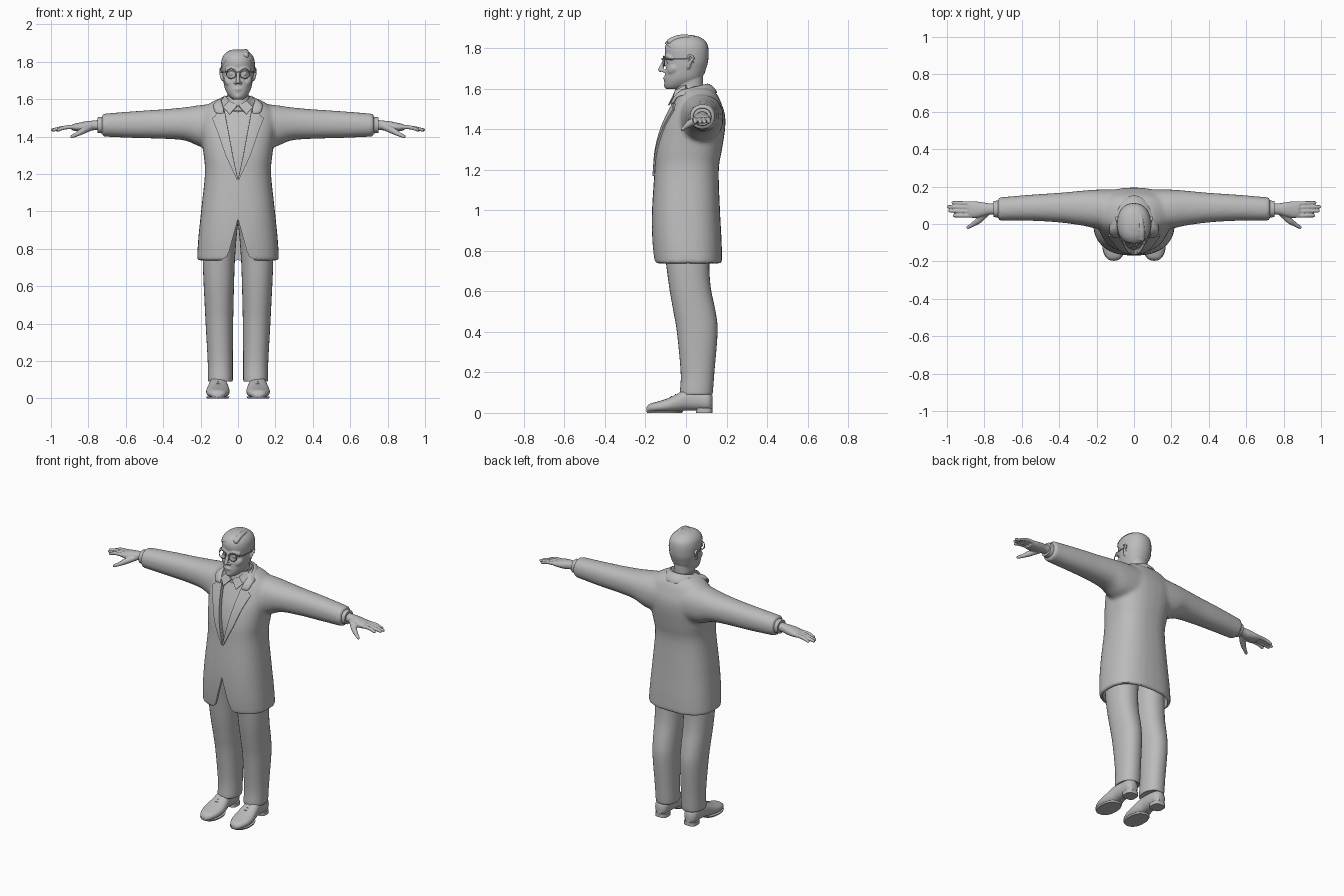
import bpy, bmesh, math
from mathutils import Vector, Matrix

if "Cube" in bpy.data.objects:
    bpy.data.objects.remove(bpy.data.objects["Cube"], do_unlink=True)

grey = bpy.data.materials.new("plain_grey")
grey.use_nodes = True
grey.diffuse_color = (0.5, 0.5, 0.5, 1)
grey.node_tree.nodes["Principled BSDF"].inputs["Base Color"].default_value = (0.5, 0.5, 0.5, 1)


def spline(rows, steps):
    """Smoothly interpolate rows of numbers."""
    out = []
    for i in range(len(rows) - 1):
        a, b = rows[max(i - 1, 0)], rows[i]
        c, d = rows[i + 1], rows[min(i + 2, len(rows) - 1)]
        for s in range(steps):
            t = s / steps
            out.append([q + t * (r - p) / 2 + t * t * (p - 2.5 * q + 2 * r - e / 2)
                        + t ** 3 * (1.5 * (q - r) + (e - p) / 2) for p, q, r, e in zip(a, b, c, d)])
    return out + [list(rows[-1])]


def loft(bm, axis, rows, power=2.2, n=32, steps=4):
    """Rows: position on axis, then low and high limits on the other two axes."""
    others = [k for k in range(3) if k != axis]
    rings = []
    for t, a0, a1, b0, b1 in spline(rows, steps):
        ring = []
        for j in range(n):
            w = math.tau * j / n
            co = [t, t, t]
            for k, f, lo, hi in ((others[0], math.cos(w), a0, a1), (others[1], math.sin(w), b0, b1)):
                co[k] = (lo + hi) / 2 + (hi - lo) / 2 * math.copysign(abs(f) ** (2 / power), f)
            ring.append(bm.verts.new(co))
        rings.append(ring)
    for r, q in zip(rings, rings[1:]):
        for j in range(n):
            bm.faces.new((r[j], r[(j + 1) % n], q[(j + 1) % n], q[j]))
    bm.faces.new(rings[0])
    bm.faces.new(rings[-1])


def chain(bm, pts, steps=8):
    """Overlapping balls along a path of (x, y, z, radius)."""
    for x, y, z, r in spline(pts, steps):
        bmesh.ops.create_icosphere(bm, subdivisions=2, radius=r, matrix=Matrix.Translation((x, y, z)))


def both(pts):
    return [pts, [(-p[0],) + tuple(p[1:]) for p in pts]]


def finish(bm, name):
    bmesh.ops.recalc_face_normals(bm, faces=bm.faces)
    me = bpy.data.meshes.new(name)
    bm.to_mesh(me)
    bm.free()
    ob = bpy.data.objects.new(name, me)
    bpy.context.collection.objects.link(ob)
    me.materials.append(grey)
    return ob


def mod(ob, kind, **settings):
    m = ob.modifiers.new(kind.lower(), kind)
    for key, value in settings.items():
        setattr(m, key, value)


def bake(ob, angle=40):
    bpy.ops.object.select_all(action='DESELECT')
    ob.select_set(True)
    bpy.context.view_layer.objects.active = ob
    bpy.ops.object.convert(target='MESH')
    bpy.ops.object.shade_smooth_by_angle(angle=math.radians(angle))
    return ob


def fuse(ob, voxel, rounds):
    mod(ob, 'REMESH', mode='VOXEL', voxel_size=voxel)
    mod(ob, 'SMOOTH', factor=0.5, iterations=rounds)


def mirror(ob):
    mod(ob, 'MIRROR', use_mirror_merge=False)


def grid(bm, rows):
    vs = [[bm.verts.new(p) for p in row] for row in rows]
    for r, q in zip(vs, vs[1:]):
        for j in range(len(r) - 1):
            bm.faces.new((r[j], r[j + 1], q[j + 1], q[j]))


def prism(name, outline, y0, y1):
    """Symmetric cutter from the right half of an outline in x and z."""
    loop = outline + [(-x, z) for x, z in reversed(outline) if x > 0]
    bm = bmesh.new()
    near, far = ([bm.verts.new((x, y, z)) for x, z in loop] for y in (y0, y1))
    bm.faces.new(near)
    bm.faces.new(far)
    for j in range(len(loop)):
        bm.faces.new((near[j - 1], near[j], far[j], far[j - 1]))
    return finish(bm, name)


def tube(name, pts, radius):
    cu = bpy.data.curves.new(name, 'CURVE')
    cu.dimensions, cu.bevel_depth, cu.use_fill_caps = '3D', radius, True
    sp = cu.splines.new('POLY')
    sp.points.add(len(pts) - 1)
    for p, co in zip(sp.points, pts):
        p.co = (*co, 1)
    cu.materials.append(grey)
    ob = bpy.data.objects.new(name, cu)
    bpy.context.collection.objects.link(ob)
    return ob


# Jacket: body and sleeves fused into one skin
body = [(.738, .22, -.157, .179), (.85, .213, -.167, .176), (1, .198, -.168, .168), (1.2, .177, -.155, .162),
        (1.3, .184, -.147, .178), (1.4, .198, -.122, .193), (1.47, .206, -.092, .193), (1.53, .195, -.062, .174),
        (1.575, .155, -.04, .152), (1.605, .1, -.02, .12)]
sleeve = [(.1, -.04, .185, 1.33, 1.575), (.2, -.025, .184, 1.345, 1.569), (.28, -.008, .178, 1.378, 1.557),
          (.4, .008, .167, 1.388, 1.546), (.55, .017, .157, 1.392, 1.536), (.728, .018, .142, 1.4, 1.522)]


def inset(d, lo, hi):
    return [(z, d - x, x - d, f + d, b - d) for z, x, f, b in body if lo < z < hi]


bm = bmesh.new()
loft(bm, 2, inset(0, 0, 2), 2.5)
for s in (1, -1):
    loft(bm, 0, [(r[0] * s,) + r[1:] for r in sleeve])
jacket = finish(bm, "jacket")
fuse(jacket, .01, 10)
bake(jacket)

# Lapels laid on the jacket front: height, inner edge, outer edge
bm = bmesh.new()
edges = [(1.17, .0, .006), (1.3, .028, .066), (1.42, .05, .106), (1.495, .064, .136),
         (1.508, .066, .118), (1.53, .07, .112)]
rows = []
for (z, a, b), (z2, a2, b2) in zip(edges, edges[1:]):
    for t in (0, .25, .5, .75):
        lo, hi = a + (a2 - a) * t, b + (b2 - b) * t
        rows.append([(lo + (hi - lo) * k / 5, -.5, z + (z2 - z) * t) for k in range(6)])
grid(bm, rows)
lapels = finish(bm, "lapels")
mod(lapels, 'SHRINKWRAP', target=jacket, wrap_method='PROJECT', use_project_y=True,
    use_positive_direction=True, use_negative_direction=False)
mod(lapels, 'SOLIDIFY', thickness=.018, offset=0)
mirror(lapels)
bake(lapels)

# Hollow coat, neck opening and hem opening
bm = bmesh.new()
lining = inset(.018, 0, 1.56)
loft(bm, 2, [(.7,) + lining[0][1:]] + lining, 2.5)
cutters = [finish(bm, "lining_cutter"),
           prism("neck_cutter", [(0, 1.175), (.028, 1.3), (.066, 1.5), (.085, 1.65)], -.4, .0),
           prism("hem_cutter", [(0, .96), (.03, .85), (.048, .785), (.06, .76), (.085, .742), (.085, .7)], -.4, 0)]
for c in cutters:
    c.hide_render = True
    mod(jacket, 'BOOLEAN', object=c, operation='DIFFERENCE', solver='EXACT')
bake(jacket)
for c in cutters:
    bpy.data.objects.remove(c, do_unlink=True)

# Jacket collar, from one lapel notch round the back of the neck to the other
bm = bmesh.new()
arc = []
for i in range(33):
    w = math.pi * i / 32
    c, s = math.cos(w), math.sin(w)
    arc.append([(.088 * c, -.02 + .12 * s, 1.59 + .032 * s), (.106 * c, -.03 + .153 * s, 1.588 + .028 * s),
                (.134 * c, -.04 + .194 * s, 1.564 + .013 * s)])
front = [[(.068, -.077, 1.522), (.092, -.075, 1.522), (.122, -.066, 1.522)],
         [(.077, -.055, 1.558), (.1, -.058, 1.556), (.13, -.056, 1.544)]]
grid(bm, front + arc + [[(-x, y, z) for x, y, z in row] for row in reversed(front)])
collar = finish(bm, "jacket_collar")
mod(collar, 'SOLIDIFY', thickness=.014, offset=0)
mod(collar, 'SUBSURF', levels=1)
bake(collar)

# Shirt, collar band, collar points and cuffs
bm = bmesh.new()
loft(bm, 2, inset(.022, .99, 2), 2.5)
loft(bm, 2, [(1.54, -.078, .078, -.06, .1), (1.58, -.07, .07, -.055, .095), (1.615, -.064, .064, -.045, .09)])
bake(finish(bm, "shirt"))
bm = bmesh.new()
grid(bm, [[(.003, -.062, 1.565), (.045, -.086, 1.518)], [(.045, -.052, 1.59), (.078, -.06, 1.555)],
          [(.068, -.0, 1.618), (.085, -.0, 1.59)]])
points = finish(bm, "shirt_collar_points")
mod(points, 'SOLIDIFY', thickness=.008, offset=0)
mirror(points)
bake(points, 30)
bm = bmesh.new()
loft(bm, 0, [(.71, .033, .127, 1.415, 1.508), (.75, .037, .123, 1.42, 1.503)])
cuffs = finish(bm, "shirt_cuffs")
mirror(cuffs)
bake(cuffs)

# Hands
bm = bmesh.new()
loft(bm, 0, [(.73, .048, .112, 1.434, 1.49), (.77, .05, .11, 1.434, 1.486), (.81, .04, .116, 1.428, 1.482),
             (.85, .032, .121, 1.428, 1.474), (.885, .036, .12, 1.432, 1.466)])
for y, tip, end in ((.045, .968, .045), (.067, .993, .07), (.088, 1.0, .092), (.109, .975, .114)):
    chain(bm, [(.86, y, 1.451, .0125), (.92, (y + end) / 2, 1.449, .0115), (tip - .008, end, 1.436, .0095)], 10)
chain(bm, [(.79, .06, 1.45, .02), (.83, .02, 1.43, .018), (.862, -.003, 1.412, .0125), (.888, -.018, 1.4, .0095)])
hands = finish(bm, "hands")
fuse(hands, .004, 4)
mirror(hands)
bake(hands)

# Head with neck, features and ears
skull = [(1.598, .025, -.095, -.03), (1.615, .046, -.105, .02), (1.65, .068, -.106, .075), (1.7, .079, -.1, .097),
         (1.738, .084, -.097, .106), (1.79, .085, -.105, .107), (1.825, .075, -.096, .096),
         (1.85, .05, -.066, .064), (1.861, .018, -.02, .02)]
bm = bmesh.new()
loft(bm, 2, [(z, -x, x, f, b) for z, x, f, b in skull], 2.2)
loft(bm, 2, [(1.53, -.07, .07, -.04, .1), (1.59, -.058, .058, -.045, .085), (1.66, -.058, .058, -.05, .085)])
chain(bm, [(0, -.098, 1.755, .01), (0, -.113, 1.722, .011), (0, -.127, 1.694, .012)])
chain(bm, [(-.022, -.097, 1.651, .006), (0, -.106, 1.653, .008), (.022, -.097, 1.651, .006)])
chain(bm, [(-.018, -.096, 1.641, .006), (0, -.102, 1.64, .008), (.018, -.096, 1.641, .006)])
chain(bm, [(0, -.09, 1.617, .02), (0, -.088, 1.62, .02)], 1)
for part in ([(.01, -.112, 1.689, .009), (.013, -.108, 1.688, .009)], [(.034, -.085, 1.735, .012), (.036, -.084, 1.735, .012)],
             [(.042, -.066, 1.69, .026), (.05, -.058, 1.7, .026)],
             [(.014, -.096, 1.756, .011), (.035, -.092, 1.762, .012), (.06, -.076, 1.754, .011)],
             [(.084, .012, 1.705, .008), (.09, .02, 1.73, .009), (.094, .036, 1.752, .007), (.093, .018, 1.764, .006),
              (.088, .008, 1.75, .005)]):
    for side in both(part):
        chain(bm, side)
head = finish(bm, "head")
fuse(head, .004, 5)
bake(head)

# Hair cap trimmed along a slanted hairline, with a swept fringe and a side parting
bm = bmesh.new()
loft(bm, 2, [(z + .005, -x - .005, x + .005, f - .004, b + .004) for z, x, f, b in skull], 2.2, steps=6)
hairline = Vector((0, .62, .78))
bmesh.ops.bisect_plane(bm, geom=bm.verts[:] + bm.edges[:] + bm.faces[:], plane_co=(0, -.1, 1.82),
                       plane_no=hairline, clear_inner=True)
bake(finish(bm, "hair"))
bm = bmesh.new()
for k in range(4):
    x, drop = .042 - .024 * k, .003 * k
    chain(bm, [(x, -.078 + drop, 1.833, .017), (x, -.04, 1.849 - drop, .017), (x * .9, .01, 1.852 - drop, .016),
               (x * .8, .055, 1.842 - drop, .014)])
fringe = finish(bm, "hair_fringe")
fuse(fringe, .004, 5)
bake(fringe)

# Glasses
for s, side in ((1, "left"), (-1, "right")):
    bpy.ops.mesh.primitive_torus_add(major_radius=.026, minor_radius=.0026, major_segments=32, minor_segments=8,
                                     location=(s * .037, -.109, 1.737), rotation=(math.pi / 2, 0, s * .15))
    rim = bpy.context.object
    rim.name = side + "_lens_rim"
    rim.data.materials.append(grey)
    bake(rim)
    bake(tube(side + "_glasses_arm", [(s * .062, -.105, 1.744), (s * .087, -.06, 1.746),
                                      (s * .092, .015, 1.746), (s * .093, .04, 1.728)], .0025))
bake(tube("glasses_bridge", [(-.012, -.113, 1.743), (0, -.12, 1.747), (.012, -.113, 1.743)], .0026))

# Trousers
bm = bmesh.new()
loft(bm, 2, [(.092, .033, .155, -.024, .126), (.1, .028, .16, -.03, .132), (.2, .028, .162, -.026, .14),
             (.4, .026, .173, -.045, .156), (.5, .024, .178, -.062, .146), (.62, .021, .184, -.083, .122),
             (.75, .016, .188, -.1, .115), (.9, .004, .18, -.12, .125), (1.0, -.01, .165, -.12, .12)])
trousers = finish(bm, "trousers")
mirror(trousers)
bake(trousers)

# Shoes with soles, heels and laces
bm = bmesh.new()
loft(bm, 1, [(-.196, .095, .125, .006, .026), (-.18, .07, .147, .004, .044), (-.14, .052, .166, .003, .056),
             (-.09, .045, .17, .003, .072), (-.04, .05, .162, .006, .096), (0, .058, .155, .012, .115),
             (.06, .06, .15, .012, .115), (.11, .066, .146, .012, .105), (.13, .085, .125, .02, .085)], 2.3)
loft(bm, 2, [(0, .05, .166, -.192, -.02), (.01, .046, .17, -.197, -.015)], 2.3)
loft(bm, 2, [(0, .064, .146, .05, .13), (.024, .064, .146, .05, .13)], 3)
shoes = finish(bm, "shoes")
mirror(shoes)
bake(shoes)
for i in range(3):
    y, z = -.072 + .02 * i, .08 + .009 * i
    lace = bake(tube("shoe_lace", [(.086, y, z - .006), (.106, y, z), (.128, y, z - .006)], .0035))
    mirror(lace)
    bake(lace)
